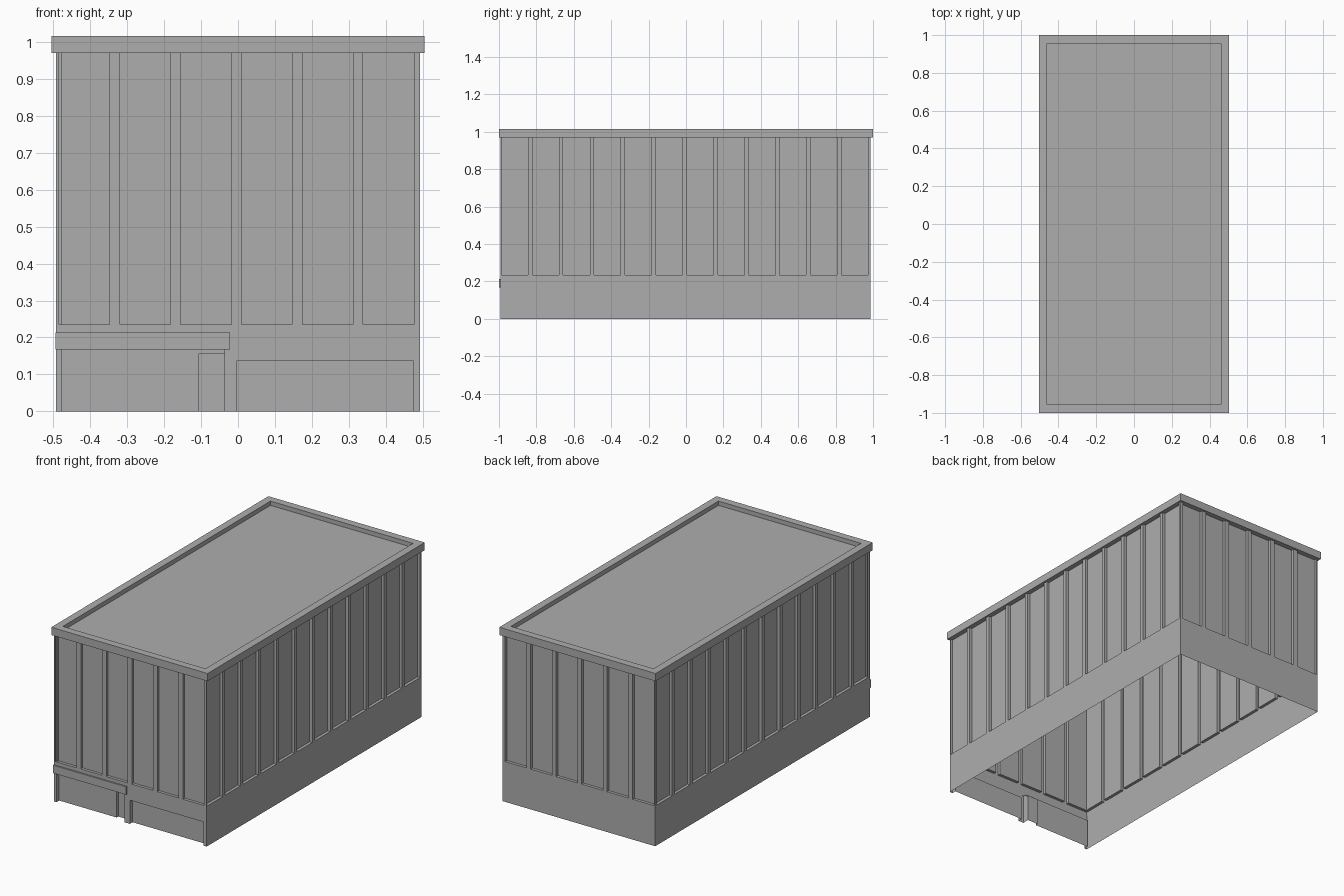
import bpy, bmesh
from mathutils import Vector

if "Cube" in bpy.data.objects:
    bpy.data.objects.remove(bpy.data.objects["Cube"])

grey = bpy.data.materials.new("plain grey")
grey.diffuse_color = (0.42, 0.42, 0.42, 1)
grey.use_nodes = True
grey.node_tree.nodes["Principled BSDF"].inputs["Base Color"].default_value = grey.diffuse_color

HX, Y0, Y1 = 0.4925, -0.992, 0.987      # wall extents
TOP = 0.97                              # wall top, under the cornice
RECESS = 0.017


def finish(name, bm):
    bmesh.ops.remove_doubles(bm, verts=bm.verts, dist=1e-5)
    me = bpy.data.meshes.new(name)
    bm.to_mesh(me)
    bm.free()
    me.materials.append(grey)
    ob = bpy.data.objects.new(name, me)
    bpy.context.collection.objects.link(ob)
    return ob


def wall(name, origin, udir, u0, u1, holes):
    """Single-sheet wall with stepped recesses (ua, ub, za, zb, depth)."""
    bm = bmesh.new()
    origin, udir = Vector(origin), Vector(udir)
    inward = -udir.cross(Vector((0, 0, 1)))
    us = sorted({u0, u1, *[h[0] for h in holes], *[h[1] for h in holes]})
    zs = sorted({0.0, TOP, *[h[2] for h in holes], *[h[3] for h in holes]})

    def depth(i, j):
        u, z = (us[i] + us[i + 1]) / 2, (zs[j] + zs[j + 1]) / 2
        return max([h[4] for h in holes if h[0] < u < h[1] and h[2] < z < h[3]], default=0.0)

    def quad(*pts):
        bm.faces.new([bm.verts.new(origin + udir * u + inward * d + Vector((0, 0, z)))
                      for u, z, d in pts])

    for i in range(len(us) - 1):
        for j in range(len(zs) - 1):
            a, b, c, e = us[i], us[i + 1], zs[j], zs[j + 1]
            d = depth(i, j)
            quad((a, c, d), (b, c, d), (b, e, d), (a, e, d))
            if i and depth(i - 1, j) != d:          # side reveal
                l = depth(i - 1, j)
                quad((a, c, l), (a, c, d), (a, e, d), (a, e, l))
            if j and depth(i, j - 1) != d:          # sill or lintel
                l = depth(i, j - 1)
                quad((a, c, l), (b, c, l), (b, c, d), (a, c, d))
    return finish(name, bm)


def box(name, x0, x1, y0, y1, z0, z1):
    bm = bmesh.new()
    bmesh.ops.create_cube(bm, size=1)
    for v in bm.verts:
        v.co = ((x0 + x1) / 2 + v.co.x * (x1 - x0), (y0 + y1) / 2 + v.co.y * (y1 - y0),
                (z0 + z1) / 2 + v.co.z * (z1 - z0))
    return finish(name, bm)


def panels(start, pitch, width, n, flip=False):
    spans = [(start + i * pitch, start + i * pitch + width) for i in range(n)]
    if flip:
        spans = [(-b, -a) for a, b in spans]
    return [(a, b, 0.235, TOP, RECESS) for a, b in spans]


short = (-0.484, 0.1645, 0.137, 6)
long = (-0.987, 0.1653, 0.142, 12)

# Front wall: upper panels, shop front, deeper door, wide shop window
wall("front_wall", (0, Y0, 0), (1, 0, 0), -HX, HX, panels(*short) + [
    (-0.476, -0.037, 0.0, 0.168, 0.025),
    (-0.105, -0.037, 0.0, 0.156, 0.04),
    (-0.003, 0.473, 0.0, 0.138, 0.025)])
# Other walls
wall("back_wall", (0, Y1, 0), (-1, 0, 0), -HX, HX, panels(*short, flip=True))
wall("right_wall", (HX, 0, 0), (0, 1, 0), Y0, Y1, panels(*long))
wall("left_wall", (-HX, 0, 0), (0, -1, 0), -Y1, -Y0, panels(*long, flip=True))

# Band over the shop front
box("shop_band", -0.4935, -0.0217, -1.0, Y0 + 0.002, 0.168, 0.214)

# Cornice ring swept round the roof edge, closed by the sunken roof
bm = bmesh.new()
loops = []
for hx, hy, z in [(0.46, 0.956, TOP), (0.504, 1.0, TOP), (0.504, 1.0, 1.015),
                  (0.46, 0.956, 1.015), (0.46, 0.956, 0.99)]:
    loops.append([bm.verts.new((sx * hx, sy * hy, z))
                  for sx, sy in [(-1, -1), (1, -1), (1, 1), (-1, 1)]])
for a, b in zip(loops, loops[1:]):
    for i in range(4):
        k = (i + 1) % 4
        bm.faces.new((a[i], a[k], b[k], b[i]))
bm.faces.new(loops[-1])
finish("cornice_and_roof", bm)
